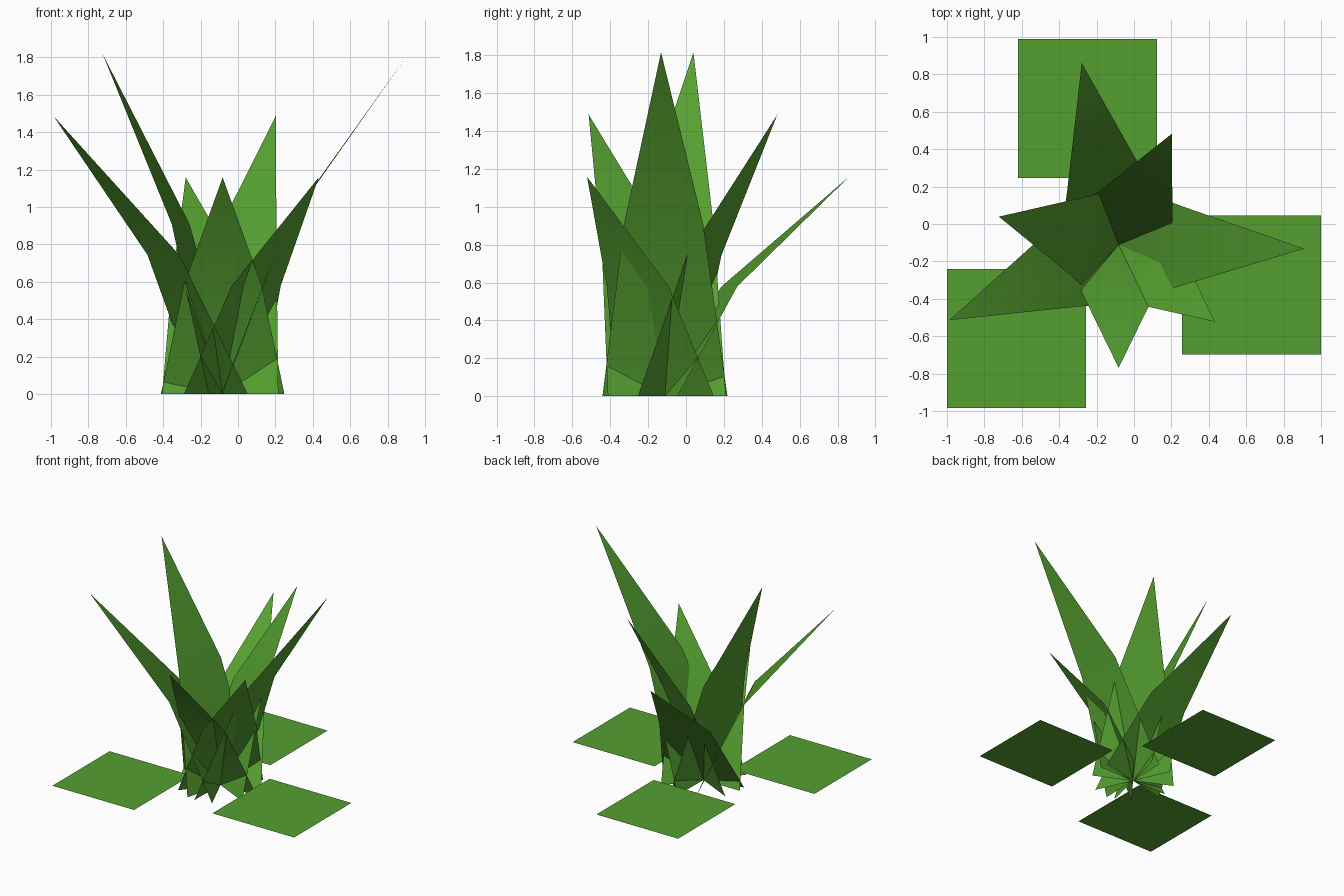
import bpy, math
from mathutils import Vector

if "Cube" in bpy.data.objects:
    bpy.data.objects.remove(bpy.data.objects["Cube"])

green = bpy.data.materials.new("leaf_green")
green.diffuse_color = (0.091, 0.352, 0.03, 1)
green.use_nodes = True
green.node_tree.nodes["Principled BSDF"].inputs["Base Color"].default_value = green.diffuse_color

CENTRE = Vector((-0.082, -0.111, 0))
BASE_HALF, MID_HALF = 0.33, 0.209   # half widths at the ground and at the bend
PATCH_HALF, PATCH_Z = 0.372, 0.082


def add_mesh(name, verts, faces):
    """Mesh object with every face turned upward."""
    mesh = bpy.data.meshes.new(name)
    mesh.from_pydata(verts, [], faces)
    mesh.materials.append(green)
    for poly in mesh.polygons:
        if poly.normal.z < 0:
            poly.flip()
    mesh.update()
    obj = bpy.data.objects.new(name, mesh)
    bpy.context.collection.objects.link(obj)
    return obj


def leaf(name, angle, reach, height):
    """Pointed leaf sheet, bent outward at half its height, shaded smooth."""
    a = math.radians(angle)
    out = Vector((math.cos(a), math.sin(a), 0))
    side = Vector((-math.sin(a), math.cos(a), 0))
    mid = CENTRE + out * reach * 0.35 + Vector((0, 0, height * 0.5))
    tip = CENTRE + out * reach + Vector((0, 0, height))
    verts = [CENTRE - side * BASE_HALF, CENTRE + side * BASE_HALF,
             mid + side * MID_HALF, mid - side * MID_HALF, tip]
    obj = add_mesh(name, verts, [(0, 3, 2, 1), (3, 4, 2)])
    obj.data.shade_smooth()


# Leaves fanning out of one root: angle, reach, height
LONG, SHORT = 0.991, 0.658
TALL, MEDIUM, LOW = 1.816, 1.487, 1.158
leaves = [(-1.2, LONG, TALL), (64.4, SHORT, MEDIUM), (101.5, LONG, LOW),
          (166.8, SHORT, TALL), (-156, LONG, MEDIUM), (-90, SHORT, LOW),
          (-38.7, SHORT, LOW)]
for i, (angle, reach, height) in enumerate(leaves):
    leaf(f"leaf_{i + 1}", angle, reach, height)

# Square patches lying flat just above the ground
H, Z = PATCH_HALF, PATCH_Z
for i, (x, y) in enumerate([(-0.249, 0.617), (-0.628, -0.613), (0.628, -0.327)]):
    add_mesh(f"ground_patch_{i + 1}",
             [(x - H, y - H, Z), (x + H, y - H, Z), (x + H, y + H, Z), (x - H, y + H, Z)],
             [(0, 1, 2, 3)])
